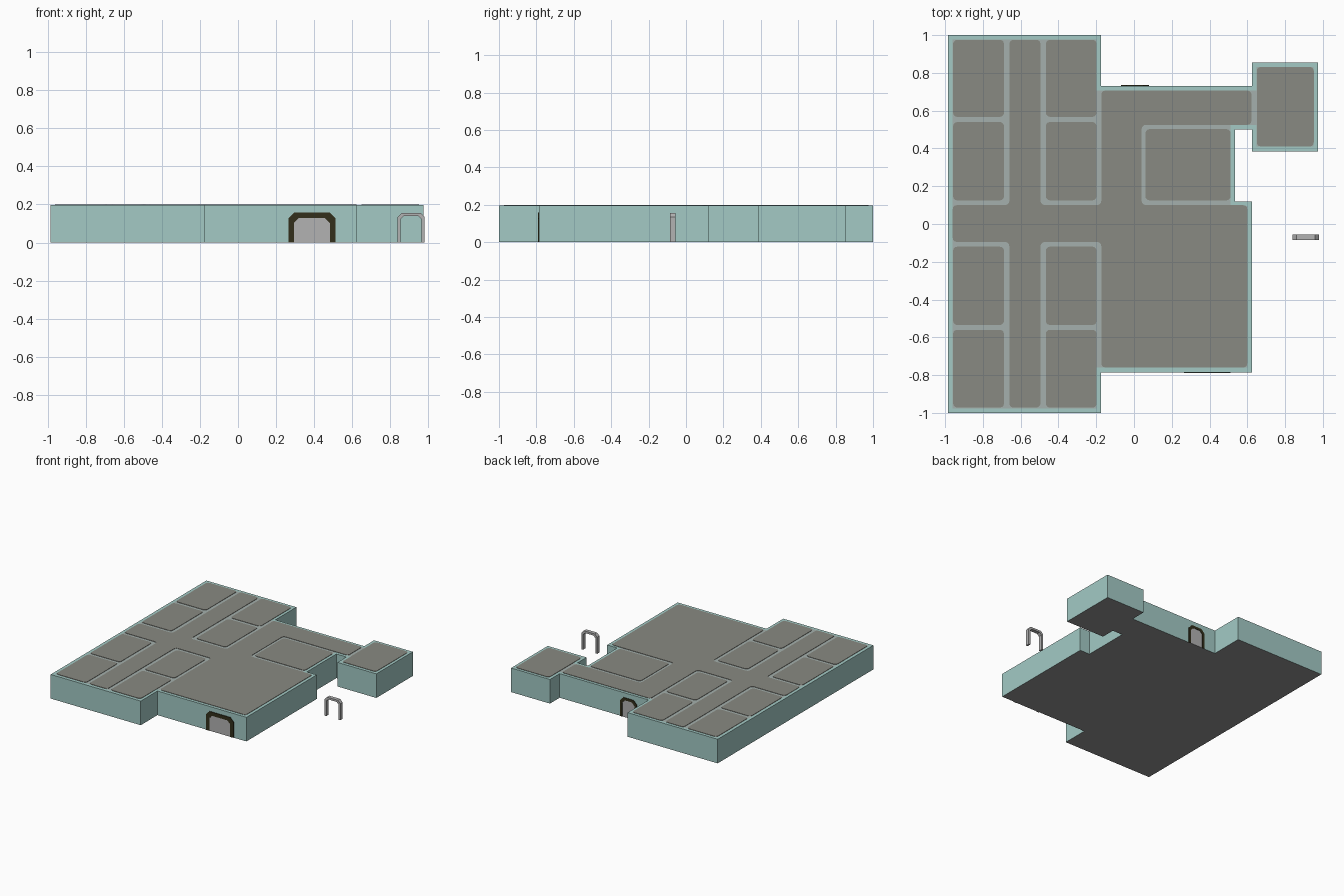
import bpy, bmesh, math
from mathutils import Vector

if "Cube" in bpy.data.objects:
    bpy.data.objects.remove(bpy.data.objects["Cube"])


def material(name, r, g, b):
    m = bpy.data.materials.new(name)
    lin = [((c / 255 + 0.055) / 1.055) ** 2.4 for c in (r, g, b)]
    m.diffuse_color = (*lin, 1)
    m.use_nodes = True
    m.node_tree.nodes["Principled BSDF"].inputs["Base Color"].default_value = m.diffuse_color
    return m


TEAL = material("teal wall", 163, 202, 197)
PANEL = material("warm grey ceiling", 137, 138, 130)
LINE = material("pale partition", 165, 176, 173)
FLOOR = material("grey floor", 148, 148, 148)
LIGHT = material("light grey", 178, 178, 178)
DARK = material("dark olive", 50, 47, 27)


def finish(name, bm, *mats):
    bmesh.ops.recalc_face_normals(bm, faces=bm.faces)
    me = bpy.data.meshes.new(name)
    bm.to_mesh(me)
    bm.free()
    for m in mats:
        me.materials.append(m)
    ob = bpy.data.objects.new(name, me)
    bpy.context.collection.objects.link(ob)
    return ob


def prism(points, depth):
    """Extrude a closed 3D outline by a vector."""
    bm = bmesh.new()
    f = bm.faces.new([bm.verts.new(p) for p in points])
    r = bmesh.ops.extrude_face_region(bm, geom=[f])
    verts = [g for g in r["geom"] if isinstance(g, bmesh.types.BMVert)]
    bmesh.ops.translate(bm, verts=verts, vec=depth)
    bmesh.ops.recalc_face_normals(bm, faces=bm.faces)
    return bm


def rounded(points, radius=0.022, steps=3):
    """Round every corner of a right-angled outline."""
    out = []
    n = len(points)
    for i, p in enumerate(points):
        p = Vector(p)
        a = (Vector(points[i - 1]) - p).normalized() * radius
        b = (Vector(points[(i + 1) % n]) - p).normalized() * radius
        for s in range(steps + 1):
            t = s / steps * math.pi / 2
            out.append(p + a * (1 - math.sin(t)) + b * (1 - math.cos(t)))
    return out


def ceiling(name, points):
    pts = [(p.x, p.y, TOP - 0.001) for p in rounded(points)]
    return finish(name, prism(pts, (0, 0, 0.004)), PANEL)


def rect(x0, x1, y0, y1):
    return [(x0, y0), (x1, y0), (x1, y1), (x0, y1)]


def arch(name, x0, x1, height, width, cut, y, depth, mat):
    """Door frame with chamfered upper corners."""
    def path(o, c):
        return [(x0 + o, 0), (x0 + o, height - o - c), (x0 + o + c, height - o),
                (x1 - o - c, height - o), (x1 - o, height - o - c), (x1 - o, 0)]
    outline = path(0, cut) + path(width, cut * 0.8)[::-1]
    return finish(name, prism([(x, y, z) for x, z in outline], (0, depth, 0)), mat)


TOP = 0.196

# building shell: teal walls and rim, grey underside, pale inner top
outline = [(-.985, -1), (-.175, -1), (-.175, -.785), (.625, -.785), (.625, .12),
           (.535, .12), (.535, .50), (.625, .50), (.625, .385), (.975, .385),
           (.975, .855), (.625, .855), (.625, .73), (-.175, .73), (-.175, 1), (-.985, 1)]
bm = prism([(x, y, 0) for x, y in outline], (0, 0, TOP))
top = [f for f in bm.faces if f.normal.z > 0.5]
for f in bm.faces:
    if f.normal.z < -0.5:
        f.material_index = 1
bmesh.ops.inset_region(bm, faces=top, thickness=0.024, use_even_offset=True)
for f in top:
    f.material_index = 2
finish("building_shell", bm, TEAL, FLOOR, LINE)

# connected hall and corridors
ceiling("hall_ceiling", [
    (-.66, -.972), (-.495, -.972), (-.495, -.095), (-.173, -.095), (-.173, -.76),
    (.6, -.76), (.6, .10), (.04, .10), (.04, .525), (.622, .525), (.622, .707),
    (-.173, .707), (-.173, .10), (-.495, .10), (-.495, .975), (-.66, .975),
    (-.66, .10), (-.96, .10), (-.96, -.095), (-.66, -.095)])

# eight small rooms, mirrored about the hallway
for side, x0, x1 in (("left", -.958, -.688), ("right", -.467, -.198)):
    for i, (y0, y1) in enumerate(((.567, .975), (.125, .54), (-.535, -.12), (-.972, -.56))):
        ceiling(f"{side}_room_ceiling_{i + 1}", rect(x0, x1, y0, y1))

# middle room and end room
ceiling("middle_room_ceiling", rect(.06, .512, .125, .502))
ceiling("end_room_ceiling", rect(.65, .952, .41, .832))

# front and back doorways: dark frame around a light plate
for name, x0, x1, w, y, d in (("front", .265, .512, .03, -.785, -.005),
                              ("back", -.07, .08, .02, .73, .005)):
    arch(name + "_door_frame", x0, x1, .158, w, .03, y, d, DARK)
    h, a, b = .158 - w / 2, x0 + w / 2, x1 - w / 2
    pts = [(a, 0), (a, h - .026), (a + .026, h), (b - .026, h), (b, h - .026), (b, 0)]
    finish(name + "_door", prism([(x, y, z) for x, z in pts], (0, d * 0.4, 0)), LIGHT)

# free-standing arch beside the building
arch("loose_arch", .838, .98, .156, .016, .022, -.085, .03, LIGHT)
